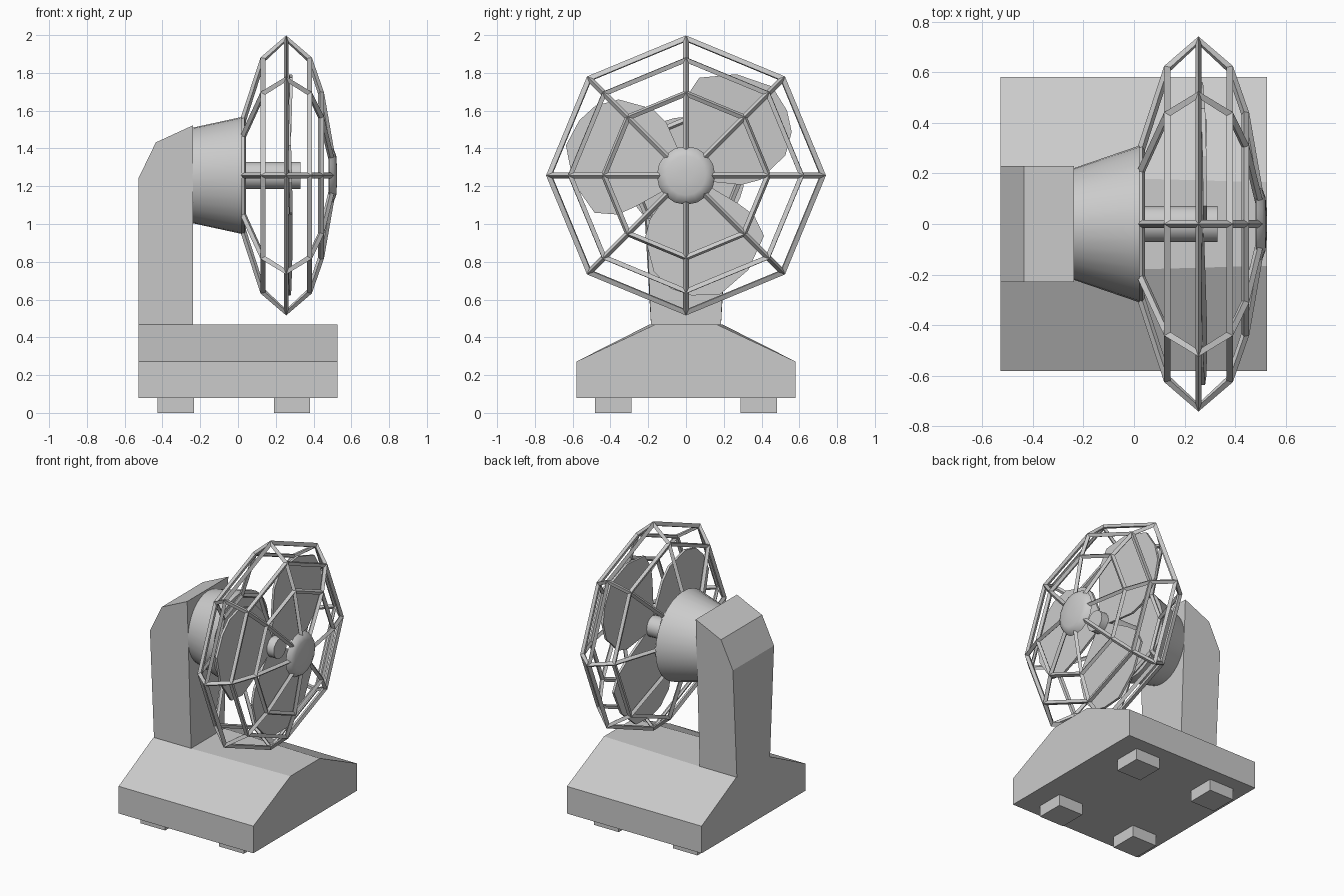
import bpy, math
from math import sin, cos, pi, radians

if "Cube" in bpy.data.objects:
    bpy.data.objects.remove(bpy.data.objects["Cube"])

CZ = 1.257  # height of the fan axis


def make(name, verts, faces, smooth=False):
    me = bpy.data.meshes.new(name)
    me.from_pydata(verts, [], faces)
    me.update()
    ob = bpy.data.objects.new(name, me)
    bpy.context.collection.objects.link(ob)
    bpy.ops.object.select_all(action='DESELECT')
    ob.select_set(True)
    bpy.context.view_layer.objects.active = ob
    bpy.ops.object.mode_set(mode='EDIT')
    bpy.ops.mesh.select_all(action='SELECT')
    bpy.ops.mesh.normals_make_consistent(inside=False)
    bpy.ops.object.mode_set(mode='OBJECT')
    if smooth:
        bpy.ops.object.shade_smooth_by_angle(angle=radians(35))
    return ob


def loft(name, a, b):
    """Solid between two matching outlines."""
    n = len(a)
    sides = [(i, (i + 1) % n, (i + 1) % n + n, i + n) for i in range(n)]
    return make(name, a + b, sides + [tuple(range(n)), tuple(range(n, 2 * n))])


def lathe(name, rings, n, caps=True, smooth=False):
    """Rings of (x, y radius, z radius) around the fan axis."""
    verts = [(x, ry * sin(2 * pi * i / n), CZ + rz * cos(2 * pi * i / n))
             for x, ry, rz in rings for i in range(n)]
    faces = [(k * n + i, k * n + (i + 1) % n, (k + 1) * n + (i + 1) % n, (k + 1) * n + i)
             for k in range(len(rings) - 1) for i in range(n)]
    if caps:
        faces += [tuple(range(n)), tuple(range(len(verts) - n, len(verts)))]
    return make(name, verts, faces, smooth)


# Base: sloped block whose ridge narrows towards the fan side
def base_end(x, w):
    return [(x, y, z) for y, z in ((-.58, .08), (.58, .08), (.58, .272),
                                   (w, .467), (-w, .467), (-.58, .272))]


loft("base", base_end(-.528, .195), base_end(.526, .165))

# Feet
for sx, x in (("rear", -.33), ("front", .286)):
    for sy, y in (("left", -.385), ("right", .385)):
        bpy.ops.mesh.primitive_cube_add(size=1, location=(x, y, .04))
        foot = bpy.context.object
        foot.name = f"foot_{sx}_{sy}"
        foot.scale = (.192, .192, .08)

# Post: chamfered profile, widening upwards
profile = [(-.528, .46), (-.237, .46), (-.237, 1.523), (-.435, 1.432), (-.528, 1.24)]


def post_side(s):
    return [(x, s * (.185 + .045 * min(1, (z - .46) / .78)), z) for x, z in profile]


loft("post", post_side(-1), post_side(1))

# Motor housing and shaft
lathe("motor_housing", [(-.24, .22, .253), (.022, .31, .31)], 32, smooth=True)
lathe("shaft", [(.0, .072, .072), (.33, .072, .072)], 16, smooth=True)

# Guard cage: octagonal shell turned into bars
cage = lathe("guard_cage", [(x, r, r) for x, r in (
    (.028, .295), (.132, .615), (.255, .725), (.378, .615), (.44, .435), (.495, .12))], 8, caps=False)
wire = cage.modifiers.new("bars", 'WIREFRAME')
wire.thickness = .032
wire.use_even_offset = True
wire.use_boundary = True
wire.use_replace = True

# Guard centre cap
lathe("guard_cap", [(.482, .155, .155), (.508, .137, .137), (.52, .105, .105),
                    (.525, .03, .03)], 16, smooth=True)

# Three pitched blades
outline = [(-.06, -.05), (-.19, -.23), (-.217, -.33), (-.17, -.51), (-.08, -.60), (.03, -.635),
           (.18, -.63), (.33, -.50), (.413, -.32), (.36, -.21), (.275, -.148), (.06, -.02)]
for k in range(3):
    a = k * 2 * pi / 3
    pts = [(.27 + .035 * (y - .09), y * cos(a) - z * sin(a), CZ + y * sin(a) + z * cos(a))
           for y, z in outline]
    loft(f"blade_{k + 1}", [(x - .008, y, z) for x, y, z in pts],
         [(x + .008, y, z) for x, y, z in pts])
